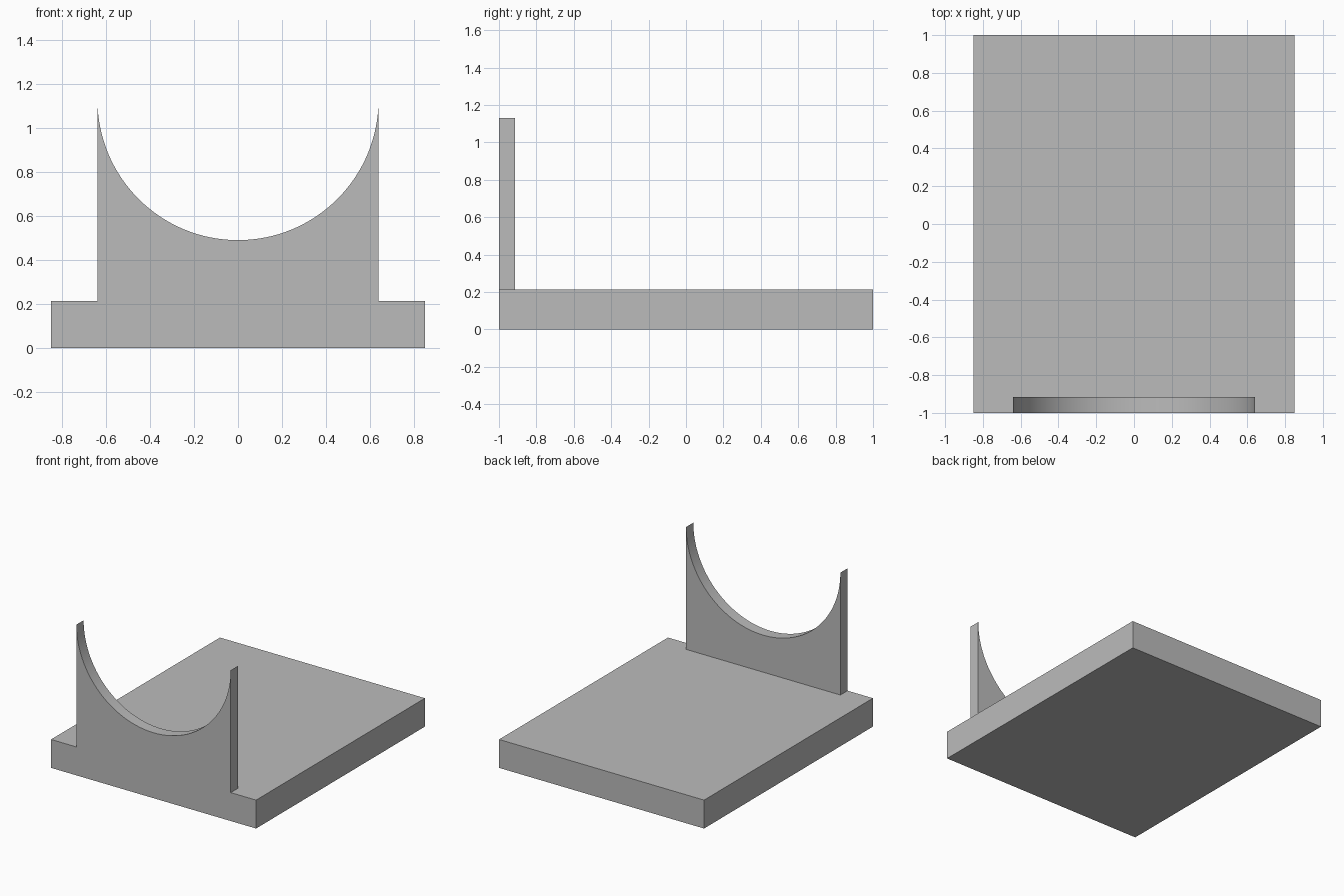
import bpy, bmesh
from math import pi, cos, sin

if "Cube" in bpy.data.objects:
    bpy.data.objects.remove(bpy.data.objects["Cube"])

BASE_TOP = 0.213

# Mid-grey finish shared by both parts
grey = bpy.data.materials.new("mid_grey")
grey.diffuse_color = (0.5, 0.5, 0.5, 1)
grey.use_nodes = True
grey.node_tree.nodes["Principled BSDF"].inputs["Base Color"].default_value = grey.diffuse_color


def extruded(name, outline, y0, y1):
    """Solid from an x-z outline, extruded along y."""
    bm = bmesh.new()
    face = bm.faces.new([bm.verts.new((x, y0, z)) for x, z in outline])
    ext = bmesh.ops.extrude_face_region(bm, geom=[face], use_keep_orig=True)
    verts = [g for g in ext["geom"] if isinstance(g, bmesh.types.BMVert)]
    bmesh.ops.translate(bm, verts=verts, vec=(0, y1 - y0, 0))
    bmesh.ops.recalc_face_normals(bm, faces=bm.faces)
    mesh = bpy.data.meshes.new(name)
    bm.to_mesh(mesh)
    bm.free()
    mesh.materials.append(grey)
    obj = bpy.data.objects.new(name, mesh)
    bpy.context.collection.objects.link(obj)
    return obj


# Flat base slab
extruded("base_plate",
         [(-0.85, 0), (0.85, 0), (0.85, BASE_TOP), (-0.85, BASE_TOP)], -1.0, 1.0)

# Upright plate at the front with a half-round cradle cut into its top
half, radius, top, steps = 0.64, 0.6395, 1.13, 64
arc = [(radius * cos(pi * i / steps), top - radius * sin(pi * i / steps))
       for i in range(steps + 1)]
outline = [(-half, BASE_TOP), (half, BASE_TOP), (half, top)] + arc + [(-half, top)]
cradle = extruded("cradle_upright", outline, -1.0, -0.915)

# Smooth only the curved cradle surface
bpy.ops.object.select_all(action='DESELECT')
cradle.select_set(True)
bpy.context.view_layer.objects.active = cradle
bpy.ops.object.shade_smooth_by_angle()
